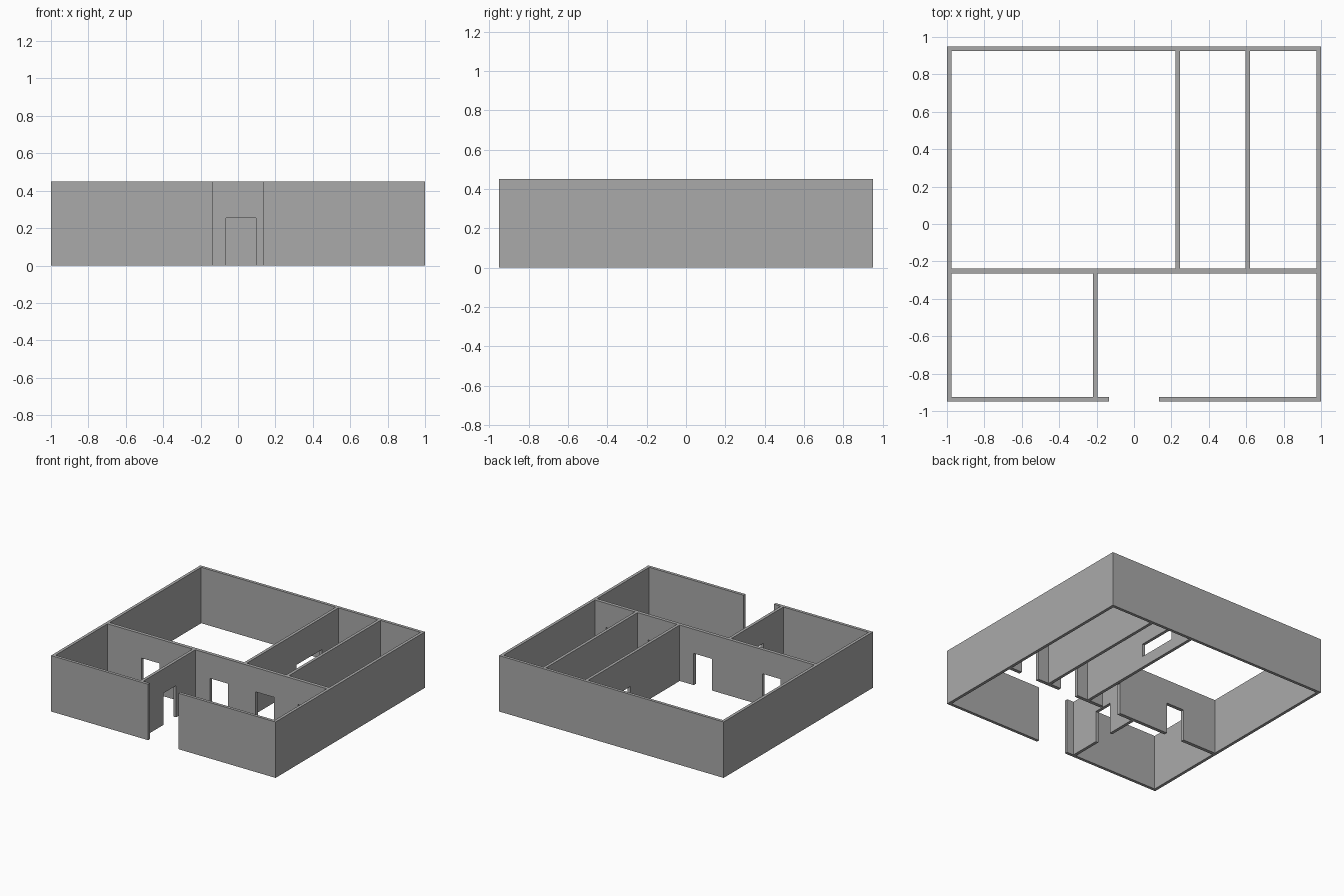
import bpy
import bmesh
from mathutils import Vector

cube = bpy.data.objects.get("Cube")
if cube:
    bpy.data.objects.remove(cube, do_unlink=True)

HEIGHT = 0.45
DOOR = 0.255          # door head height
T = 0.024             # wall thickness
HX, HY = 1.0, 0.95    # half extents of the plan
MID_FRONT, MID_BACK = -0.265, -0.237

plaster = bpy.data.materials.new("plain grey plaster")
plaster.use_nodes = True
grey = (0.4, 0.4, 0.4, 1)
plaster.diffuse_color = grey
plaster.node_tree.nodes["Principled BSDF"].inputs["Base Color"].default_value = grey


def wall(name, axis, start, end, near, far, openings=()):
    """Wall running along axis, from near to far across it.
    Each opening is (from, to, bottom, top)."""
    cuts = sorted({start, end, *(v for o in openings for v in o[:2])})
    levels = sorted({0, HEIGHT, *(v for o in openings for v in o[2:])})
    bm = bmesh.new()
    verts = {}

    def vert(along, z):
        if (along, z) not in verts:
            co = (along, near, z) if axis == "x" else (near, along, z)
            verts[along, z] = bm.verts.new(co)
        return verts[along, z]

    # Elevation made of cells, leaving the openings empty
    for a, b in zip(cuts, cuts[1:]):
        for low, high in zip(levels, levels[1:]):
            if not any(o[0] <= a < o[1] and o[2] <= low < o[3] for o in openings):
                bm.faces.new([vert(a, low), vert(b, low), vert(b, high), vert(a, high)])

    # Thickness
    out = bmesh.ops.extrude_face_region(bm, geom=bm.faces[:], use_keep_orig=True)
    moved = [g for g in out["geom"] if isinstance(g, bmesh.types.BMVert)]
    depth = far - near
    shift = Vector((0, depth, 0)) if axis == "x" else Vector((depth, 0, 0))
    bmesh.ops.translate(bm, verts=moved, vec=shift)
    bmesh.ops.recalc_face_normals(bm, faces=bm.faces[:])

    mesh = bpy.data.meshes.new(name)
    bm.to_mesh(mesh)
    bm.free()
    mesh.materials.append(plaster)
    obj = bpy.data.objects.new(name, mesh)
    bpy.context.collection.objects.link(obj)
    return obj


def door(a, b):
    return (a, b, 0, DOOR)


# Outer shell, with a full-height entrance gap in the front
GAP = 0.135
wall("back_wall", "x", -HX, HX, HY - T, HY)
wall("front_wall_right", "x", -HX, -GAP, -HY, T - HY)
wall("front_wall_left", "x", GAP, HX, -HY, T - HY)
wall("side_wall_right", "y", T - HY, HY - T, -HX, T - HX)
wall("side_wall_left", "y", T - HY, HY - T, HX - T, HX)

# Cross wall with a door into each room
wall("cross_wall", "x", T - HX, HX - T, MID_FRONT, MID_BACK,
     [door(-0.675, -0.515), door(-0.065, 0.097), door(0.343, 0.505), door(0.718, 0.878)])

# Partitions
wall("front_partition", "y", T - HY, MID_FRONT, -0.219, -0.195, [door(-0.67, -0.51)])
wall("window_partition", "y", MID_BACK, HY - T, 0.222, 0.246, [(0.39, 0.72, 0.09, 0.195)])
wall("plain_partition", "y", MID_BACK, HY - T, 0.597, 0.621)
